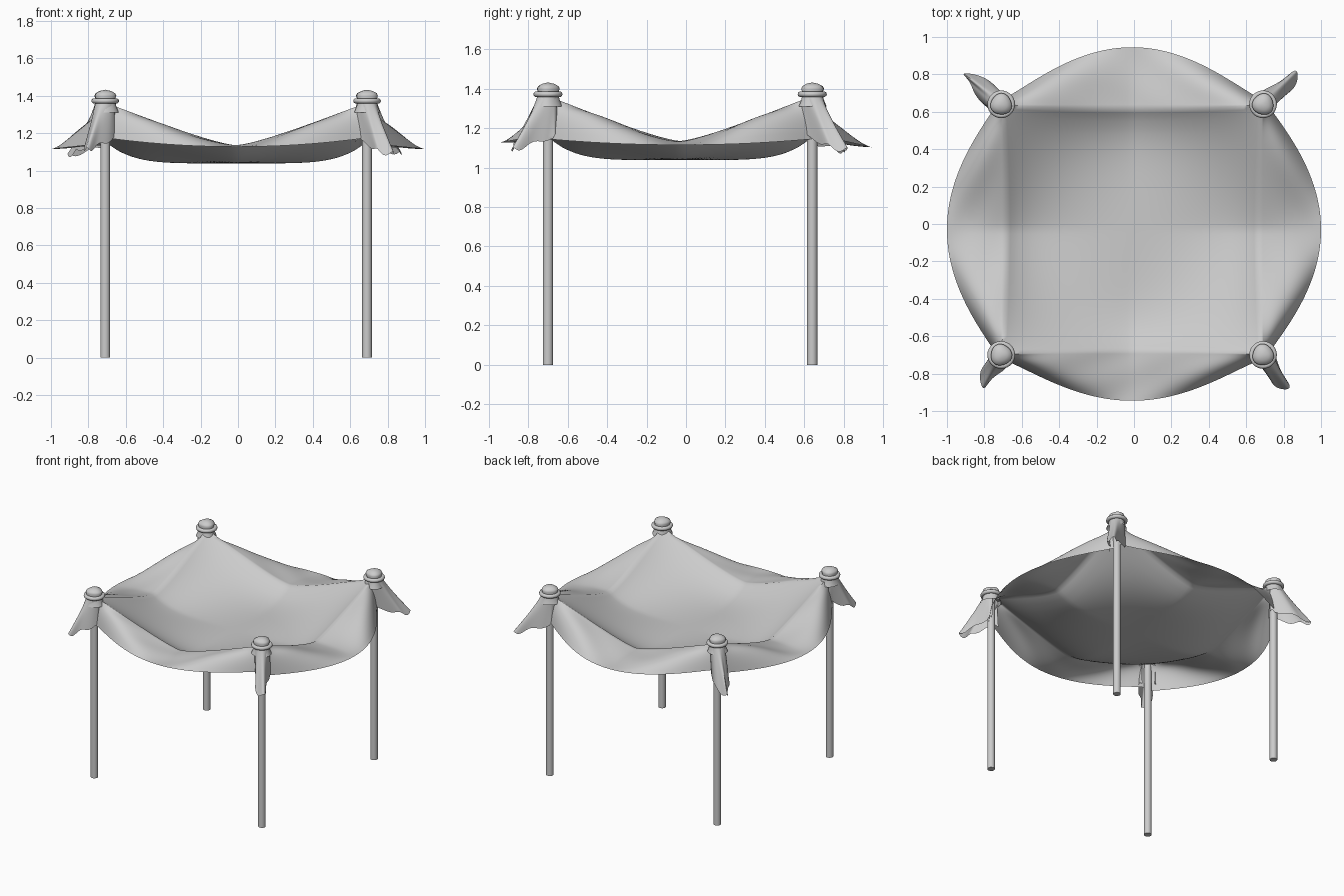
import bpy, bmesh, math, random
from mathutils import Vector

random.seed(4)
if "Cube" in bpy.data.objects:
    bpy.data.objects.remove(bpy.data.objects["Cube"])

GREY = bpy.data.materials.new("plain grey")
GREY.use_nodes = True
GREY.diffuse_color = (0.6, 0.6, 0.6, 1)
GREY.node_tree.nodes["Principled BSDF"].inputs["Base Color"].default_value = (0.6, 0.6, 0.6, 1)

# Pole layout
CENTRE = (-0.01, -0.03)
HALF = (0.70, 0.67)
FLOOR = 1.038


def finish(obj, angle=50):
    obj.data.materials.append(GREY)
    bpy.ops.object.select_all(action="DESELECT")
    obj.select_set(True)
    bpy.context.view_layer.objects.active = obj
    bpy.ops.object.shade_smooth_by_angle(angle=math.radians(angle))


def mesh_object(name, bm, angle=50):
    bmesh.ops.remove_doubles(bm, verts=bm.verts, dist=0.0005)
    bmesh.ops.recalc_face_normals(bm, faces=bm.faces)
    mesh = bpy.data.meshes.new(name)
    bm.to_mesh(mesh)
    bm.free()
    obj = bpy.data.objects.new(name, mesh)
    bpy.context.collection.objects.link(obj)
    finish(obj, angle)


def sheet(bm, point, cols, rows):
    """Grid of quads over point(i / cols, j / rows)."""
    grid = [[bm.verts.new(point(i / cols, j / rows)) for j in range(rows + 1)]
            for i in range(cols + 1)]
    for i in range(cols):
        for j in range(rows):
            bm.faces.new((grid[i][j], grid[i + 1][j], grid[i + 1][j + 1], grid[i][j + 1]))


def lathe(name, profile, x, y, lobes=0.0):
    last = len(profile) - 1

    def point(a, b):
        radius, z = profile[round(b * last)]
        radius *= 1 + lobes * math.sin(3 * math.tau * a + x * 5 + y)
        return Vector((x + radius * math.cos(math.tau * a), y + radius * math.sin(math.tau * a), z))

    bm = bmesh.new()
    sheet(bm, point, 24, last)
    mesh_object(name, bm)


# Sagging centre of the canopy, with taut ridges from pole to pole
def sag(u, v):
    u, v = abs(u), abs(v)
    z = FLOOR + 0.097 * (u**5 * (1 - v * v) + v**5 * (1 - u * u)) + 0.325 * (u * v)**1.4
    for along, across in ((u, v), (v, u)):
        z += 0.05 * math.sin(across * 60) * max(0, across - 0.8) * (1 - along * along)**2 * (1 - across)
    return z


def canopy_point(u, v):
    pinch = 0.025
    return Vector((CENTRE[0] + u * (HALF[0] - pinch * (1 - v * v) * abs(u)),
                   CENTRE[1] + v * (HALF[1] - pinch * (1 - u * u) * abs(v)), sag(u, v)))


# Per axis: flap reach, rim roundness, fullness near the poles, rim rise at the poles
FLAPS = ((0.275, 1.1, 0.17, 0.03), (0.25, 1.25, 0.13, 0.06))


def flap_point(t, s, side, axis):
    """Outer flap: t runs along the ridge, s from the ridge to the rim."""
    reach, roundness, fullness, rise = FLAPS[axis]
    mid = max(0, 1 - t * t)
    ridge = canopy_point(side, t) if axis == 0 else canopy_point(t, side)
    rim = ridge.copy()
    rim[axis] = (CENTRE[axis] * (1 - mid)
                 + side * (HALF[axis] + 0.025 + reach * mid**roundness))
    rim.z = 1.115 + rise * t * t
    if axis == 1:
        rim.z -= 0.012 * side * mid
    p = ridge.lerp(rim, s)
    p.z += fullness * s * (1 - s**3) * (1 - math.exp(-(t / 0.45)**2)) * (1 - t**8)
    p.z += 0.004 * math.sin(9 * t + 5 * s) * s * (1 - s) * 4 * mid
    return p


bm = bmesh.new()
N = 56
sheet(bm, lambda a, b: canopy_point(2 * a - 1, 2 * b - 1), N, N)
for axis in (0, 1):
    for side in (-1, 1):
        sheet(bm, lambda a, b: flap_point(2 * a - 1, b, side, axis), N, 14)
mesh_object("canopy_cloth", bm, 70)


# Folded cloth corner hanging outside each pole
def corner_tail(name, x, y, tip_x, tip_y, tip_z):
    out = Vector((tip_x - x, tip_y - y, 0))
    reach = out.length - 0.05
    out.normalize()
    lateral = Vector((-out.y, out.x, 0))
    phase = random.uniform(0, 6)

    def point(a, s):
        ang = (2 * a - 1) * math.radians(120)
        front = max(0, math.cos(ang))**0.8
        ripple = 0.01 * s * math.sin(4 * ang + phase)
        forward = 0.052 * math.cos(ang) + reach * front * s**1.15 + ripple
        width = 0.052 * math.sin(ang) + ripple
        bottom = tip_z + 0.07 * (1 - front) + 0.012 * math.sin(7 * ang + phase)
        return (Vector((x, y, 0)) + out * forward + lateral * width
                + Vector((0, 0, 1.37 + (bottom - 1.37) * s)))

    bm = bmesh.new()
    sheet(bm, point, 32, 14)
    mesh_object(name, bm, 70)


corners = {
    "front_right": (-1, -1, -0.81, -0.86, 1.11),
    "front_left": (1, -1, 0.81, -0.88, 1.09),
    "back_right": (-1, 1, -0.90, 0.80, 1.08),
    "back_left": (1, 1, 0.87, 0.80, 1.09),
}
for name, (sx, sy, tip_x, tip_y, tip_z) in corners.items():
    x, y = CENTRE[0] + sx * HALF[0], CENTRE[1] + sy * HALF[1]
    lathe(name + "_pole", [(0, 0), (0.026, 0), (0.026, 1.36), (0, 1.36)], x, y)
    # Cloth bunched over the pole top
    lathe(name + "_cloth_knob", [(0.07, 1.31), (0.056, 1.345), (0.051, 1.38), (0.057, 1.4),
                                 (0.051, 1.413), (0.03, 1.425), (0, 1.432)], x, y, 0.05)
    corner_tail(name + "_cloth_tail", x, y, tip_x, tip_y, tip_z)
    # Rope ring binding the cloth
    bpy.ops.mesh.primitive_torus_add(location=(x, y, 1.372), major_radius=0.06,
                                     minor_radius=0.014, major_segments=28, minor_segments=10)
    ring = bpy.context.object
    ring.name = name + "_rope_ring"
    finish(ring)
